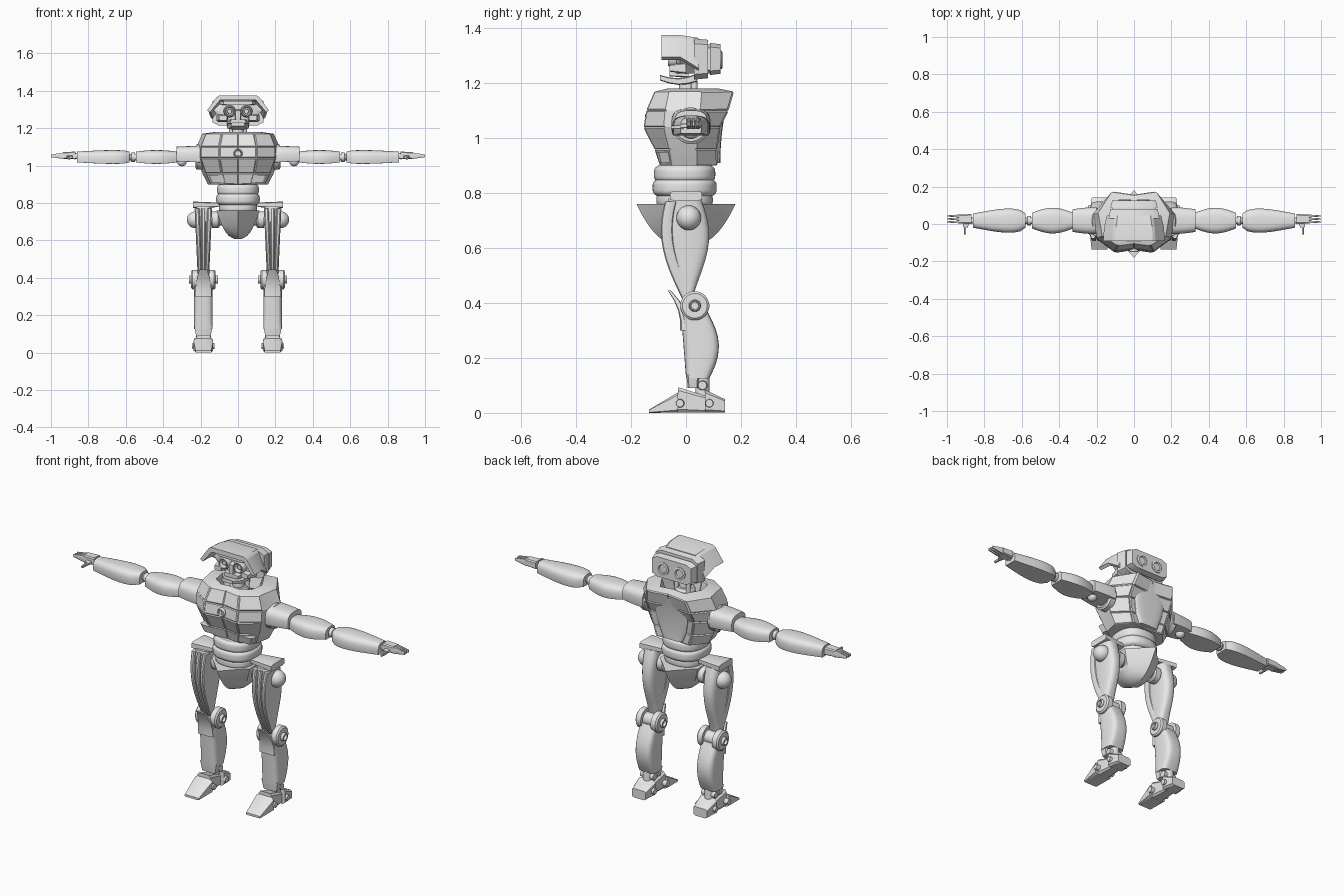
import bpy, bmesh
from math import sin, cos, pi, copysign, radians
from mathutils import Vector, Matrix

if "Cube" in bpy.data.objects:
    bpy.data.objects.remove(bpy.data.objects["Cube"], do_unlink=True)

# One plain material
colour = (.8, .8, .8, 1)
grey = bpy.data.materials.new("light_grey")
grey.use_nodes = True
grey.diffuse_color = colour
grey.node_tree.nodes["Principled BSDF"].inputs["Base Color"].default_value = colour

LEG = .185    # sideways distance of each leg
ARM = .018    # depth of the arm axis


def finish(name, bm, mirror=False, angle=30):
    """Turn a bmesh into a shaded object, optionally mirrored across x."""
    bmesh.ops.recalc_face_normals(bm, faces=bm.faces[:])
    mesh = bpy.data.meshes.new(name)
    bm.to_mesh(mesh)
    bm.free()
    mesh.materials.append(grey)
    obj = bpy.data.objects.new(name, mesh)
    bpy.context.collection.objects.link(obj)
    bpy.ops.object.select_all(action='DESELECT')
    obj.select_set(True)
    bpy.context.view_layer.objects.active = obj
    bpy.ops.object.shade_smooth_by_angle(angle=radians(angle))
    if mirror:
        modifier = obj.modifiers.new("mirror", 'MIRROR')
        modifier.use_mirror_merge = False


def skin(rings):
    """Bridge rings of points with quads and cap both ends."""
    bm = bmesh.new()
    loops = [[bm.verts.new(point) for point in ring] for ring in rings]
    for lower, upper in zip(loops, loops[1:]):
        for i in range(len(lower)):
            bm.faces.new((lower[i - 1], lower[i], upper[i], upper[i - 1]))
    bm.faces.new(loops[0])
    bm.faces.new(loops[-1])
    bmesh.ops.recalc_face_normals(bm, faces=bm.faces[:])
    return bm


def section(axis, position, shape, power, sides, flat):
    """Superellipse ring across an axis; flat gives a level underside."""
    u, v, half_u, half_v = shape
    ring = []
    for i in range(sides):
        angle = 2 * pi * (i + .5) / sides
        c, s = [copysign(abs(k) ** (2 / power), k) for k in (cos(angle), sin(angle))]
        if flat:
            s = max(-1, 1.3 * s - .3)
        point = [u + c * half_u, v + s * half_v]
        point.insert("xyz".index(axis), position)
        ring.append(Vector(point))
    return ring


def tube(name, axis, start, end, shape, mirror=False, steps=10, power=3, sides=24, flat=False):
    """Loft whose centre and half sizes follow shape(t), t running over the length."""
    rings = []
    for i in range(steps + 1):
        t = i / steps
        rings.append(section(axis, start + (end - start) * t, shape(t), power, sides, flat))
    finish(name, skin(rings), mirror)


def block(name, axis, start, end, centre, half, taper=1, mirror=False):
    """Chamfered box, scaled by taper at its far end."""
    def shape(t):
        scale = 1 + (taper - 1) * t
        return (*centre, half[0] * scale, half[1] * scale)
    tube(name, axis, start, end, shape, mirror, steps=1, power=6, sides=8)


def disc(name, axis, start, end, centre, radius, mirror=False, dish=False):
    """Cylinder with a chamfered far end, optionally dished."""
    profile = [(0, 1), (.8, 1), (1, .85)]
    if dish:
        profile += [(1, .7), (.5, .6)]
    rings = [section(axis, start + (end - start) * t, (*centre, radius * k, radius * k), 2, 28, False)
             for t, k in profile]
    finish(name, skin(rings), mirror)


def ball(name, centre, radius):
    bm = bmesh.new()
    bmesh.ops.create_uvsphere(bm, u_segments=24, v_segments=14, radius=radius,
                              matrix=Matrix.Translation(centre))
    finish(name, bm, mirror=True)


def both(half):
    """Close a half outline that starts and ends on the centre line."""
    return half + [(-x, other) for x, other in half[-2:0:-1]]


def outline(half, z, width, front, back):
    """Level ring from a unit outline, with its own front and back depth."""
    return [Vector((x * width, y * (front if y < 0 else back), z)) for x, y in both(half)]


# Chest: faceted shell with a sunken collar and inset panels
plan = [(0, -.9), (.45, -1), (.9, -.5), (1, .3), (.6, 1), (0, .9)]
levels = [(.9, .16, .09, .11), (.96, .19, .11, .11), (1.04, .22, .15, .12), (1.1, .22, .14, .15),
          (1.17, .19, .11, .17), (1.18, .12, .07, .12), (1.11, .1, .06, .1)]
chest = skin([outline(plan, *level) for level in levels])
panels = [f for f in chest.faces if len(f.verts) == 4 and abs(f.normal.y) > .5
          and f.calc_center_median().z < 1.15]
bmesh.ops.inset_individual(chest, faces=panels, thickness=.006, depth=.005)
finish("chest", chest, angle=20)
disc("chest_knob", 'y', -.12, -.15, (0, 1.065), .024, dish=True)
block("abdomen_plates", 'z', .95, .91, (.1, -.07), (.06, .04), .7, mirror=True)
tube("back_panel", 'z', .91, 1.15,
     lambda t: (0, .1 + .03 * t * t, .06 + .04 * sin(pi * t * .8), .025), power=4)

# Neck
disc("neck", 'z', 1.1, 1.16, (0, .005), .05)
disc("neck_post", 'z', 1.15, 1.22, (0, .005), .03)
disc("neck_pistons", 'z', 1.1, 1.22, (.035, .03), .012, mirror=True)

# Head: overhanging hood, open at the front
arch = both([(0, 1.375), (.1, 1.375), (.115, 1.365), (.165, 1.295),
             (.15, 1.285), (.095, 1.35), (0, 1.35)])
hood = []
for y, scale, sag in ((-.09, 1, 0), (-.02, .97, 0), (.045, .88, .01)):
    hood.append([Vector((x * scale, y, z - sag * (4 if z < 1.3 else 1))) for x, z in arch])
finish("head_hood", skin(hood), angle=20)

# Face
tube("face", 'z', 1.235, 1.355, lambda t: (0, .01, .075 + .06 * sin(pi * t), .045),
     steps=2, power=6, sides=8)
block("brow", 'y', -.02, -.065, (0, 1.335), (.1, .013), .8)
disc("eye_rings", 'y', -.02, -.065, (.045, 1.29), .032, mirror=True, dish=True)
disc("eye_lenses", 'y', -.03, -.055, (.045, 1.29), .013, mirror=True)
block("nose_bridge", 'y', -.02, -.06, (0, 1.27), (.018, .035), .7)
block("cheeks", 'y', 0, -.06, (.08, 1.255), (.035, .022), .6, mirror=True)
block("mouth", 'y', .01, -.06, (0, 1.235), (.06, .015), .7)
tube("jaw", 'y', .04, -.095, lambda t: (0, 1.22 - .014 * sin(pi * t), .06 - .025 * t * t, .015 - .005 * t),
     steps=4, power=6, sides=8)

# Rear of the head with two vents
block("head_rear", 'y', .03, .08, (0, 1.288), (.14, .077), .93)
block("head_groove", 'y', .07, .1, (0, 1.288), (.122, .055))
block("head_back_plate", 'y', .088, .125, (0, 1.288), (.13, .06), .92)
disc("rear_vents", 'y', .12, .132, (.05, 1.285), .034, mirror=True, dish=True)

# Waist bands
for i, (low, high, width) in enumerate([(.84, .9, .112), (.79, .85, .117), (.75, .8, .103)]):
    tube(f"waist_band_{i + 1}", 'z', low, high,
         lambda t: (0, -.005, width - .015 * (2 * t - 1) ** 4, width - .015 * (2 * t - 1) ** 4),
         power=2.4, sides=32)

# Pelvis: front and back keels running down to a point
keel = [(0, -1), (.4, -.72), (1, -.35), (1, .35), (.4, .72), (0, 1)]
rings = []
for i in range(9):
    t = min(i / 8, .99)
    scale = (1 - t) ** .4
    rings.append(outline(keel, .76 - .155 * t, .115 * scale, .18 * scale, .18 * scale))
finish("pelvis", skin(rings), angle=40)
disc("hip_axles", 'x', .05, .2, (.01, .71), .03, mirror=True)
disc("hip_collars", 'x', .14, .1, (.01, .71), .045, mirror=True)
ball("hip_balls", (.228, .01, .71), .045)
block("hip_plates", 'x', .24, .105, (0, .79), (.06, .018), .7, mirror=True)


# Thighs with three front strips
def thigh_front(t):
    return -.08 * sin(pi * t * .7)


def thigh_shape(t):
    back = .05 + .035 * sin(4 * t - 1)
    front = thigh_front(t)
    return LEG, (front + back) / 2, .03 + .014 * t, (back - front) / 2


tube("thighs", 'z', .4, .78, thigh_shape, mirror=True)
for side, name in ((-1, "inner"), (0, "middle"), (1, "outer")):
    tube(f"thigh_strips_{name}", 'z', .41, .77,
         lambda t: (LEG + side * (.018 + .016 * t), thigh_front(t) + .01, .013, .022),
         mirror=True, sides=12)

# Knees
knee = (.032, .39)
disc("knee_axles", 'x', .12, .25, knee, .035, mirror=True)
for name, rim, out in (("outer", .235, 1), ("inner", .135, -1)):
    disc(f"knee_discs_{name}", 'x', rim - .02 * out, rim + .015 * out, knee, .053, mirror=True)
    disc(f"knee_hubs_{name}", 'x', rim, rim + .028 * out, knee, .022, mirror=True, dish=True)
tube("kneecaps", 'z', .3, .445, lambda t: (LEG, -.06 * t * t, .046 - .025 * t * t, .022 - .016 * t),
     mirror=True, steps=4, power=6, sides=8)


# Shins
def shin_shape(t):
    front = -.02 * t
    back = .07 + .05 * sin(.3 + 2.8 * t)
    return LEG, (front + back) / 2, .05, (back - front) / 2


tube("shins", 'z', .125, .38, shin_shape, mirror=True, power=4)
block("shin_cuffs", 'z', .14, .09, (LEG, .025), (.05, .024), .8, mirror=True)

# Ankles and feet
disc("ankle_posts", 'z', .04, .14, (LEG, .06), .026, mirror=True)
disc("ankle_pivots", 'x', .145, .225, (.06, .1), .018, mirror=True)
for name, start, end, low, high, half in (("toes", -.135, -.03, .012, .075, .054),
                                          ("foot_arches", .08, -.03, .06, .095, .04),
                                          ("heels", .142, .07, .05, .085, .052)):
    def foot_shape(t):
        height = low + (high - low) * t
        return LEG, height / 2, half * (.8 + .2 * t), height / 2
    tube(name, 'y', start, end, foot_shape, mirror=True, steps=3, power=6, sides=8)
for name, y in (("toe_pivots", -.022), ("heel_pivots", .085)):
    disc(name, 'x', .125, .245, (y, .035), .016, mirror=True)

# Shoulders
disc("shoulder_sockets", 'x', .19, .228, (ARM, 1.045), .067, mirror=True, dish=True)
tube("shoulder_sleeves", 'x', .2, .33, lambda t: (ARM, 1.062, .072 - .012 * t * t, .045 - .006 * t),
     mirror=True, flat=True)
ball("shoulder_balls", (.3, ARM, 1.022), .026)

# Arms: bulging shells with level undersides
for name, start, end, slim, skew in (("upper_arms", .325, .545, .042, 1), ("forearms", .58, .86, .038, .6)):
    tube(name, 'x', start, end,
         lambda t: (ARM, 1.046, slim + .027 * sin(pi * t ** skew), .029 + .008 * sin(pi * t ** skew)),
         mirror=True, flat=True)
disc("elbow_pins", 'x', .53, .6, (ARM, 1.045), .018, mirror=True)
disc("elbow_collars", 'x', .55, .573, (ARM, 1.045), .025, mirror=True)
disc("wrists", 'x', .85, .89, (ARM, 1.05), .016, mirror=True)

# Hands
block("palms", 'x', .87, .935, (.027, 1.054), (.028, .021), .9, mirror=True)
for i in range(3):
    block(f"fingers_{i + 1}", 'x', .93, 1, (.011 + .016 * i, 1.052), (.008, .018), .4, mirror=True)
block("thumb_bases", 'y', .01, -.02, (.9, 1.045), (.018, .01), .7, mirror=True)
block("thumbs", 'y', -.01, -.055, (.903, 1.04), (.006, .008), .8, mirror=True)
